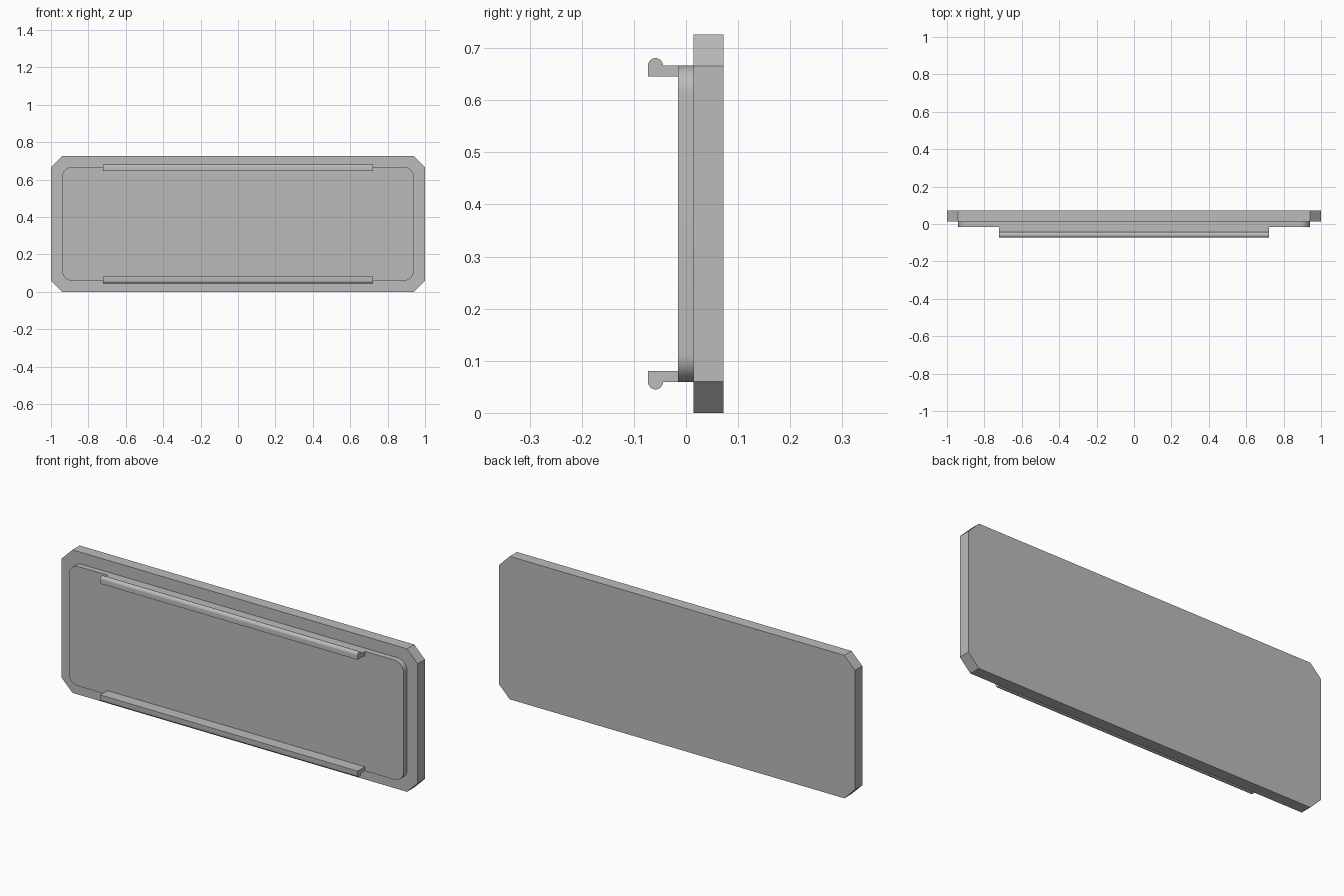
import bpy, bmesh
from math import pi, cos, sin
from mathutils import Vector

cube = bpy.data.objects.get("Cube")
if cube:
    bpy.data.objects.remove(cube, do_unlink=True)

HEIGHT = 0.726
MID = HEIGHT / 2

grey = bpy.data.materials.new("plain grey")
grey.use_nodes = True
colour = (0.5, 0.5, 0.5, 1)
grey.diffuse_color = colour
grey.node_tree.nodes["Principled BSDF"].inputs["Base Color"].default_value = colour


def extrude(name, outline, direction):
    """Solid made by sweeping a closed outline along a direction."""
    bm = bmesh.new()
    face = bm.faces.new([bm.verts.new(p) for p in outline])
    swept = bmesh.ops.extrude_face_region(bm, geom=[face], use_keep_orig=True)
    moved = [g for g in swept["geom"] if isinstance(g, bmesh.types.BMVert)]
    bmesh.ops.translate(bm, verts=moved, vec=Vector(direction))
    bmesh.ops.recalc_face_normals(bm, faces=bm.faces)
    mesh = bpy.data.meshes.new(name)
    bm.to_mesh(mesh)
    bm.free()
    mesh.materials.append(grey)
    obj = bpy.data.objects.new(name, mesh)
    bpy.context.collection.objects.link(obj)
    bpy.ops.object.select_all(action="DESELECT")
    obj.select_set(True)
    bpy.context.view_layer.objects.active = obj
    bpy.ops.object.shade_smooth_by_angle(angle=pi / 6)
    return obj


def cornered_rectangle(half_x, half_z, size, y, steps):
    """Rectangle with rounded corners, or chamfered ones when steps is 1."""
    points = []
    for quarter, (sx, sz) in enumerate([(1, 1), (-1, 1), (-1, -1), (1, -1)]):
        for i in range(steps + 1):
            a = (quarter + i / steps) * pi / 2
            points.append((sx * (half_x - size) + size * cos(a), y,
                           MID + sz * (half_z - size) + size * sin(a)))
    return points


# Chamfered back plate and rounded raised panel
extrude("back_plate", cornered_rectangle(1, MID, 0.06, 0.014, 1), (0, 0.058, 0))
extrude("raised_panel", cornered_rectangle(0.94, 0.3035, 0.052, -0.015, 12), (0, 0.029, 0))

# Snap rails with a rounded bead along the outer lip
bead = 0.0145
arc = [(-0.0585 - bead * cos(i * pi / 12), 0.3035 + bead * sin(i * pi / 12))
       for i in range(13)]
profile = [(-0.015, 0.2825), (-0.073, 0.2825)] + arc + [(-0.015, 0.3035)]
for name, side in (("upper_rail", 1), ("lower_rail", -1)):
    extrude(name, [(-0.723, y, MID + side * z) for y, z in profile], (1.446, 0, 0))
